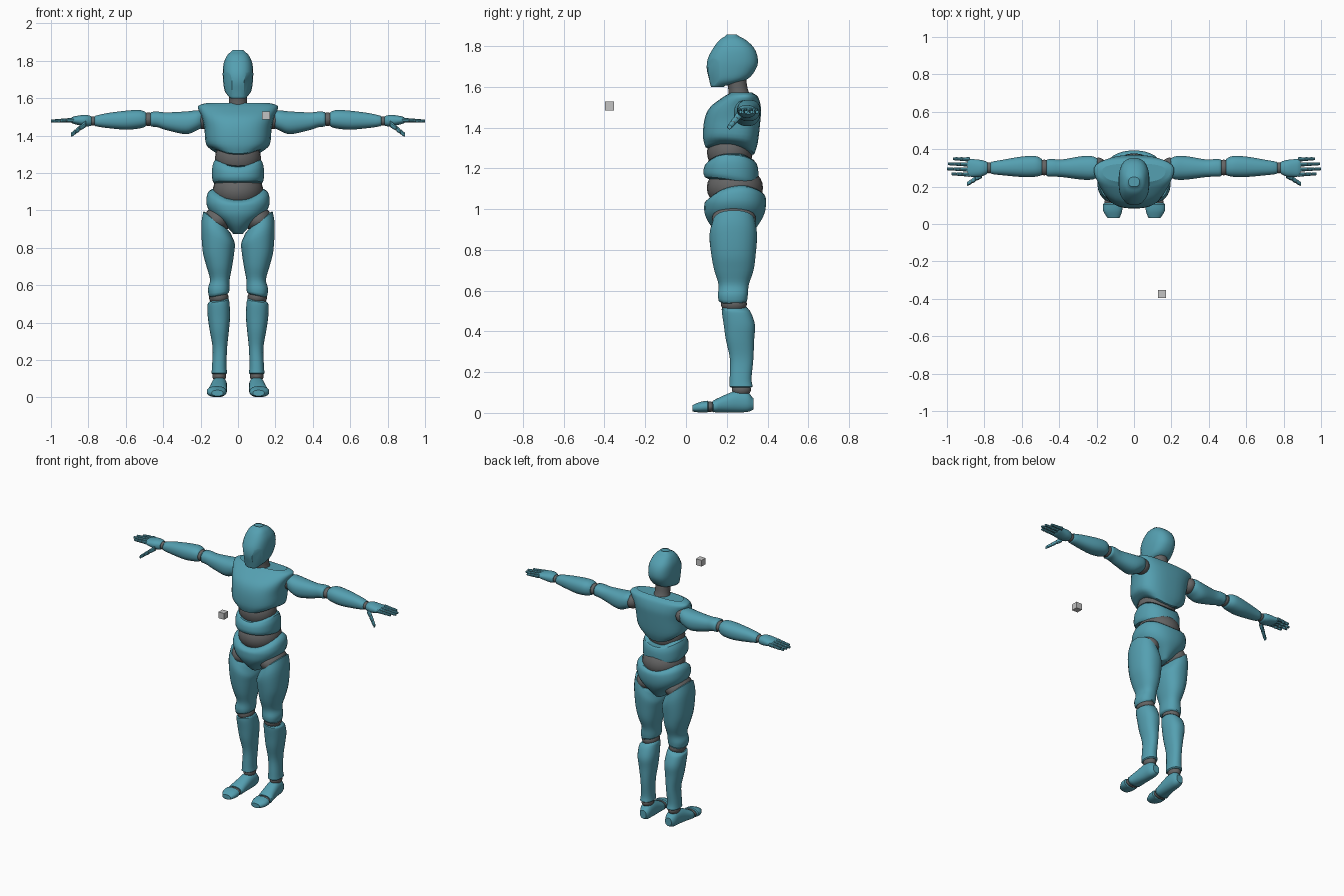
import bpy, bmesh, math
from mathutils import Matrix, Vector

default_cube = bpy.data.objects.get("Cube")
if default_cube:
    bpy.data.objects.remove(default_cube, do_unlink=True)


def make_material(name, red, green, blue):
    material = bpy.data.materials.new(name)
    material.use_nodes = True
    colour = (red, green, blue, 1)
    material.diffuse_color = colour
    material.node_tree.nodes["Principled BSDF"].inputs["Base Color"].default_value = colour
    return material


teal = make_material("teal shell", .09, .35, .44)
grey = make_material("dark grey joint", .13, .13, .13)
light = make_material("light grey", .55, .55, .55)
parts = []


def finish(name, mesh_builder, material, mirrored):
    """Turn a bmesh into a named object, mirrored across x when it is paired."""
    bmesh.ops.recalc_face_normals(mesh_builder, faces=mesh_builder.faces)
    mesh = bpy.data.meshes.new(name)
    mesh_builder.to_mesh(mesh)
    mesh_builder.free()
    mesh.materials.append(material)
    part = bpy.data.objects.new(name, mesh)
    bpy.context.collection.objects.link(part)
    if mirrored:
        mirror = part.modifiers.new("mirror", 'MIRROR')
        mirror.use_mirror_merge = False
    parts.append(part)
    return part


def spline(before, start, end, after, t):
    """Catmull-Rom value between start and end."""
    return [b + t / 2 * (c - a + t * (2 * a - 5 * b + 4 * c - d + t * (3 * (b - c) + d - a)))
            for a, b, c, d in zip(before, start, end, after)]


def loft(name, sections, axis='Z', material=teal, mirrored=False, sides=24,
         power=2.3, taper=0, steps=4, lip=.006, cuts=()):
    """Skin smooth oval sections: (along, centre u, centre v, radius u, radius v,
    bow, lean, pitch), where the last three bend the ring and may be left out."""
    keys = [list(s) + [0] * (8 - len(s)) for s in sections]
    last = len(keys) - 1
    rings = []
    for i in range(last):
        for k in range(steps):
            rings.append(spline(keys[max(i - 1, 0)], keys[i], keys[i + 1],
                                keys[min(i + 2, last)], k / steps))
    rings.append(keys[last])
    # A slightly smaller ring past each end gives the shell a rounded lip
    direction = math.copysign(lip, keys[last][0] - keys[0][0])
    for at, sign in ((0, -1), (len(rings), 1)):
        ring = list(rings[0] if sign < 0 else rings[-1])
        ring[0] += sign * direction
        ring[3] *= .86
        ring[4] *= .86
        rings.insert(at, ring)

    bm = bmesh.new()
    rows = []
    for w, cu, cv, ru, rv, bow, lean, pitch in rings:
        row = []
        for j in range(sides):
            angle = math.tau * (j + .5) / sides
            c, s = math.cos(angle), math.sin(angle)
            v = math.copysign(abs(s) ** (2 / power), s)
            u = math.copysign(abs(c) ** (2 / power), c) * (1 + taper * v)
            height = w + bow * u * u + lean * ru * u + pitch * rv * v
            x, y = cu + ru * u, cv + rv * v
            point = {'X': (height, x, y), 'Y': (x, height, y), 'Z': (x, y, height)}[axis]
            row.append(bm.verts.new(point))
        rows.append(row)
    for low, high in zip(rows, rows[1:]):
        for j in range(sides):
            k = (j + 1) % sides
            bm.faces.new((low[j], low[k], high[k], high[j]))
    bm.faces.new(rows[0])
    bm.faces.new(rows[-1])
    # Optional planes shave flat facets off the form
    for point, normal in cuts:
        geometry = bm.verts[:] + bm.edges[:] + bm.faces[:]
        result = bmesh.ops.bisect_plane(bm, geom=geometry, plane_co=point,
                                        plane_no=normal, clear_outer=True)
        rim = [e for e in result["geom_cut"] if isinstance(e, bmesh.types.BMEdge)]
        bmesh.ops.holes_fill(bm, edges=rim, sides=0)
    return finish(name, bm, material, mirrored)


def ball(name, centre, radii, mirrored=False):
    """Dark ellipsoid joint."""
    bm = bmesh.new()
    placing = Matrix.Translation(centre) @ Matrix.Diagonal((*radii, 1))
    bmesh.ops.create_uvsphere(bm, u_segments=24, v_segments=14, radius=1, matrix=placing)
    return finish(name, bm, grey, mirrored)


# Head with flat cheek facets, and neck
cheeks = [(Vector((side * .04, .115, 1.7)), Vector((side * .8, -.6, -.12))) for side in (-1, 1)]
loft("head", [(1.605, 0, .155, .045, .035), (1.635, 0, .205, .07, .092),
              (1.69, 0, .223, .08, .122), (1.74, 0, .23, .082, .123),
              (1.79, 0, .234, .076, .101), (1.83, 0, .229, .057, .065),
              (1.85, 0, .225, .034, .03)], power=2.5, cuts=cheeks)
loft("neck", [(1.55, 0, .265, .055, .055), (1.59, 0, .255, .048, .048),
              (1.65, 0, .245, .05, .05)], material=grey, power=2)

# Torso shells over dark flexible cores
loft("chest", [(1.285, 0, .215, .13, .12, .04, 0, -.15),
               (1.34, 0, .218, .168, .135, .015, 0, -.1),
               (1.44, 0, .228, .178, .138), (1.5, 0, .243, .193, .125),
               (1.55, 0, .268, .212, .086), (1.567, 0, .272, .195, .06)],
     power=2.6, taper=.1, sides=32)
ball("upper_abdomen", (0, .215, 1.28), (.123, .112, .11))
loft("waist", [(1.135, 0, .22, .128, .128, .01, 0, -.17),
               (1.16, 0, .22, .138, .135, .01, 0, -.14),
               (1.205, 0, .222, .138, .132, .025, 0, -.04),
               (1.232, 0, .224, .125, .118, .04)], sides=32)
ball("lower_abdomen", (0, .24, 1.105), (.135, .138, .11))
loft("pelvis", [(.88, 0, .24, .03, .08), (.925, 0, .237, .075, .12),
                (.975, 0, .238, .138, .146), (1.02, 0, .241, .168, .152, .01),
                (1.05, 0, .243, .165, .147, .035, 0, .08),
                (1.065, 0, .243, .146, .13, .045, 0, .12)], sides=32)

# Legs
ball("hips", (.108, .235, .95), (.075, .108, .07), True)
loft("thighs", [(.935, .112, .235, .074, .104, 0, .8),
                (.87, .107, .232, .09, .117, 0, .5), (.78, .104, .233, .085, .11),
                (.7, .1, .235, .069, .097), (.63, .097, .234, .053, .075),
                (.58, .103, .23, .058, .074), (.55, .102, .23, .054, .07, 0, -.2)],
     mirrored=True)
ball("knees", (.103, .235, .535), (.052, .064, .045), True)
loft("shins", [(.13, .1, .27, .042, .058), (.17, .1, .268, .039, .054),
               (.265, .097, .273, .039, .058), (.36, .1, .265, .052, .07),
               (.43, .102, .262, .06, .077), (.49, .104, .248, .06, .072),
               (.515, .104, .238, .056, .063, 0, -.2)], mirrored=True)
ball("ankles", (.1, .272, .115), (.037, .047, .035), True)
loft("feet", [(.325, .096, .045, .028, .032), (.3, .098, .054, .038, .05),
              (.25, .1, .056, .042, .054), (.19, .105, .045, .046, .043),
              (.135, .112, .032, .052, .03)], axis='Y', mirrored=True)
ball("toe_joints", (.113, .118, .03), (.046, .025, .026), True)
loft("toes", [(.105, .114, .031, .053, .029), (.07, .114, .028, .051, .026),
              (.038, .11, .023, .036, .018)], axis='Y', mirrored=True)

# Arms held straight out
ball("shoulders", (.19, .3, 1.485), (.045, .055, .05), True)
loft("upper_arms", [(.197, .3, 1.487, .052, .048), (.225, .3, 1.48, .063, .055),
                    (.28, .3, 1.468, .063, .061), (.38, .298, 1.476, .048, .048),
                    (.43, .3, 1.486, .047, .042), (.463, .3, 1.487, .047, .04)],
     axis='X', mirrored=True)
ball("elbows", (.48, .302, 1.487), (.036, .042, .036), True)
loft("forearms", [(.497, .305, 1.487, .046, .041), (.53, .308, 1.487, .056, .05),
                  (.6, .306, 1.482, .055, .051), (.7, .302, 1.48, .042, .04),
                  (.76, .3, 1.478, .034, .029)], axis='X', mirrored=True)
ball("wrists", (.775, .3, 1.478), (.03, .029, .025), True)
loft("palms", [(.79, .3, 1.478, .035, .028), (.82, .298, 1.48, .045, .031),
               (.87, .3, 1.482, .048, .022), (.885, .303, 1.482, .047, .017)],
     axis='X', mirrored=True)


def digit(name, root, tip, thickness):
    """Three shell segments on a dark core, running from root to tip."""
    root, tip = Vector(root), Vector(tip)

    def piece(label, start, end, scale, material):
        rows = [(*root.lerp(tip, t), thickness * scale * (1 - t / 3),
                 thickness * scale * (1 - t / 3)) for t in (start, (start + end) / 2, end)]
        loft(name + label, rows, axis='X', material=material, mirrored=True,
             sides=10, power=2, steps=1, lip=.002)

    piece("_core", 0, .9, .8, grey)
    for label, start, end in (("_base", 0, .38), ("_middle", .44, .68), ("_end", .74, 1)):
        piece(label, start, end, 1, teal)


for name, y, reach in (("index", .264, .975), ("middle", .291, .998),
                       ("ring", .318, .993), ("little", .345, .965)):
    digit(name + "_fingers", (.88, y, 1.483), (reach, y + .004, 1.477), .0125)
digit("thumbs", (.815, .262, 1.462), (.892, .213, 1.403), .018)

# Small floating block in front of the figure
bm = bmesh.new()
bmesh.ops.create_cube(bm, size=.043, matrix=Matrix.Translation((.15, -.375, 1.506)))
finish("floating_block", bm, light, False)

# Smooth shells with crisp facets
bpy.ops.object.select_all(action='DESELECT')
for part in parts:
    part.select_set(True)
bpy.context.view_layer.objects.active = parts[0]
bpy.ops.object.shade_smooth_by_angle(angle=math.radians(35))
